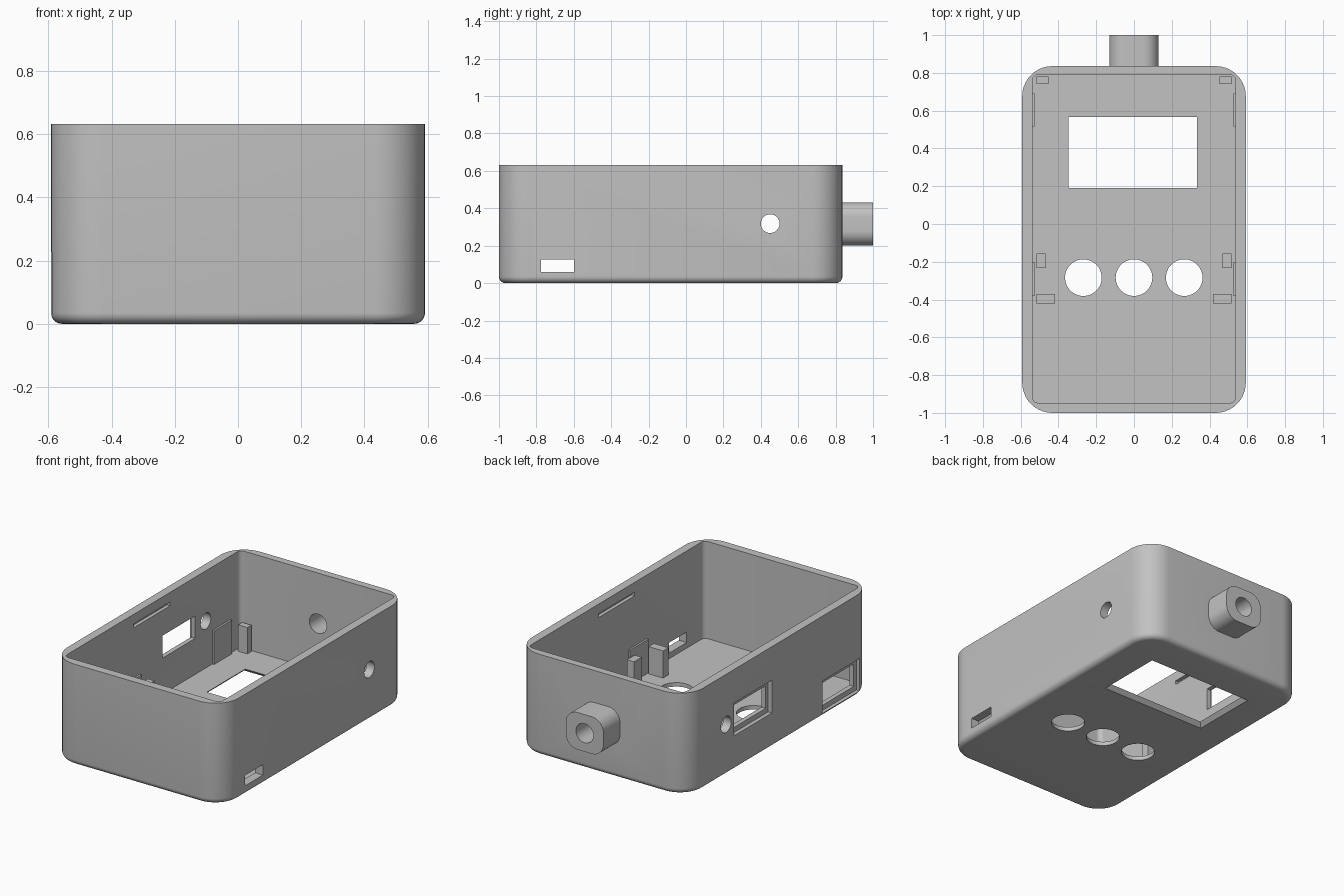
import bpy
import bmesh
from math import radians
from mathutils import Matrix, Vector

default = bpy.data.objects.get("Cube")
if default:
    bpy.data.objects.remove(default, do_unlink=True)

grey = bpy.data.materials.new("plain grey")
grey.use_nodes = True
grey.diffuse_color = (0.54, 0.54, 0.54, 1)
grey.node_tree.nodes["Principled BSDF"].inputs["Base Color"].default_value = grey.diffuse_color

FLOOR = 0.025      # thickness of the face panel
HEIGHT = 0.632
WALL_X = 0.538     # inner face of the side walls


def finish(name, bm):
    mesh = bpy.data.meshes.new(name)
    bmesh.ops.recalc_face_normals(bm, faces=bm.faces)
    bm.to_mesh(mesh)
    bm.free()
    mesh.materials.append(grey)
    obj = bpy.data.objects.new(name, mesh)
    bpy.context.collection.objects.link(obj)
    return obj


def box(name, x, y, z, radius=0, axis=2, fillet=0, flare=0):
    """Box from ranges; rounds edges along an axis, fillets or flares the bottom."""
    bm = bmesh.new()
    bmesh.ops.create_cube(bm, size=1)
    for v in bm.verts:
        low = v.co.z < 0
        for i, (a, b) in enumerate((x, y, z)):
            grow = flare if low and i < 2 else 0
            v.co[i] = a - grow if v.co[i] < 0 else b + grow
    if radius:
        edges = [e for e in bm.edges
                 if abs((e.verts[0].co - e.verts[1].co).normalized()[axis]) > 0.9]
        bmesh.ops.bevel(bm, geom=edges, offset=radius, segments=10,
                        profile=0.5, affect='EDGES')
    if fillet:
        edges = [e for e in bm.edges if all(abs(v.co.z - z[0]) < 1e-5 for v in e.verts)]
        bmesh.ops.bevel(bm, geom=edges, offset=fillet, segments=6,
                        profile=0.5, affect='EDGES')
    return finish(name, bm)


def rod(name, centre, radius, length, axis):
    """Cylinder centred on a point, lying along x, y or z."""
    bm = bmesh.new()
    turn = Vector((0, 0, 1)).rotation_difference(Vector(axis)).to_matrix().to_4x4()
    bmesh.ops.create_cone(bm, cap_ends=True, segments=48, radius1=radius, radius2=radius,
                          depth=length, matrix=Matrix.Translation(centre) @ turn)
    return finish(name, bm)


def combine(target, tool, operation='DIFFERENCE'):
    tool.hide_render = True
    mod = target.modifiers.new("shape", 'BOOLEAN')
    mod.operation = operation
    mod.solver = 'EXACT'
    mod.object = tool
    bpy.context.view_layer.objects.active = target
    bpy.ops.object.modifier_apply(modifier=mod.name)
    bpy.data.objects.remove(tool, do_unlink=True)


# Outer shell with the cable boss on the back
shell = box("case_shell", (-0.592, 0.592), (-1, 0.836), (0, HEIGHT), radius=0.16, fillet=0.035)
boss = box("cable_boss", (-0.13, 0.13), (0.81, 1), (0.2, 0.432), radius=0.08, axis=1)
combine(shell, boss, 'UNION')

# Hollow interior, open at the top
combine(shell, box("cavity", (-WALL_X, WALL_X), (-0.947, 0.79), (FLOOR, 1), radius=0.03))

# Cable hole, and round holes through both side walls
combine(shell, rod("cable_hole", (0, 0.9, 0.316), 0.06, 0.4, (0, 1, 0)))
combine(shell, rod("side_holes", (0, 0.45, 0.318), 0.05, 2, (1, 0, 0)))

# Display window with flared outer edge, and three button holes
combine(shell, box("display_window", (-0.347, 0.333), (0.19, 0.567), (-0.025, 0.2)))
combine(shell, box("display_flare", (-0.347, 0.333), (0.19, 0.567),
                   (-FLOOR, FLOOR), flare=0.05))
for x in (-0.268, 0, 0.266):
    combine(shell, rod("button_hole", (x, -0.284, 0), 0.097, 0.3, (0, 0, 1)))

# Small slot in the +x wall
combine(shell, box("small_slot", (0.5, 0.7), (-0.775, -0.6), (0.06, 0.125)))

# Two stepped ports in the -x wall: through opening plus shallow outer recess
for y, z in ((0.185, 0.32), (-0.685, 0.125)):
    combine(shell, box("port_opening", (-0.7, -0.5), (y - 0.16, y + 0.16), (z - 0.07, z + 0.07)))
    combine(shell, box("port_recess", (-0.7, -0.567), (y - 0.186, y + 0.186),
                       (z - 0.102, z + 0.102)))

# Lid catch grooves inside both side walls
for x in (-WALL_X, WALL_X):
    combine(shell, box("catch_groove", (x - 0.022, x + 0.022), (-0.262, 0.097), (0.548, 0.572)))

# Interior posts and thin wall plates, mirrored left and right
FOOT = FLOOR - 0.005
PARTS = (
    ("corner_post", (0.453, 0.517), (0.74, 0.78), 0.19),
    ("inner_post", (0.468, 0.517), (-0.232, -0.155), 0.195),
    ("cross_post", (0.417, 0.517), (-0.422, -0.37), 0.195),
    ("rear_wall_plate", (0.526, 0.542), (0.515, 0.69), 0.235),
    ("front_wall_plate", (0.526, 0.542), (-0.38, -0.2), 0.235),
)
for name, (a, b), y, top in PARTS:
    box(name + "_left", (a, b), y, (FOOT, top))
    box(name + "_right", (-b, -a), y, (FOOT, top))

# Smooth rounded surfaces, keeping crisp edges
bpy.ops.object.select_all(action='DESELECT')
shell.select_set(True)
bpy.context.view_layer.objects.active = shell
bpy.ops.object.shade_smooth_by_angle(angle=radians(30))
